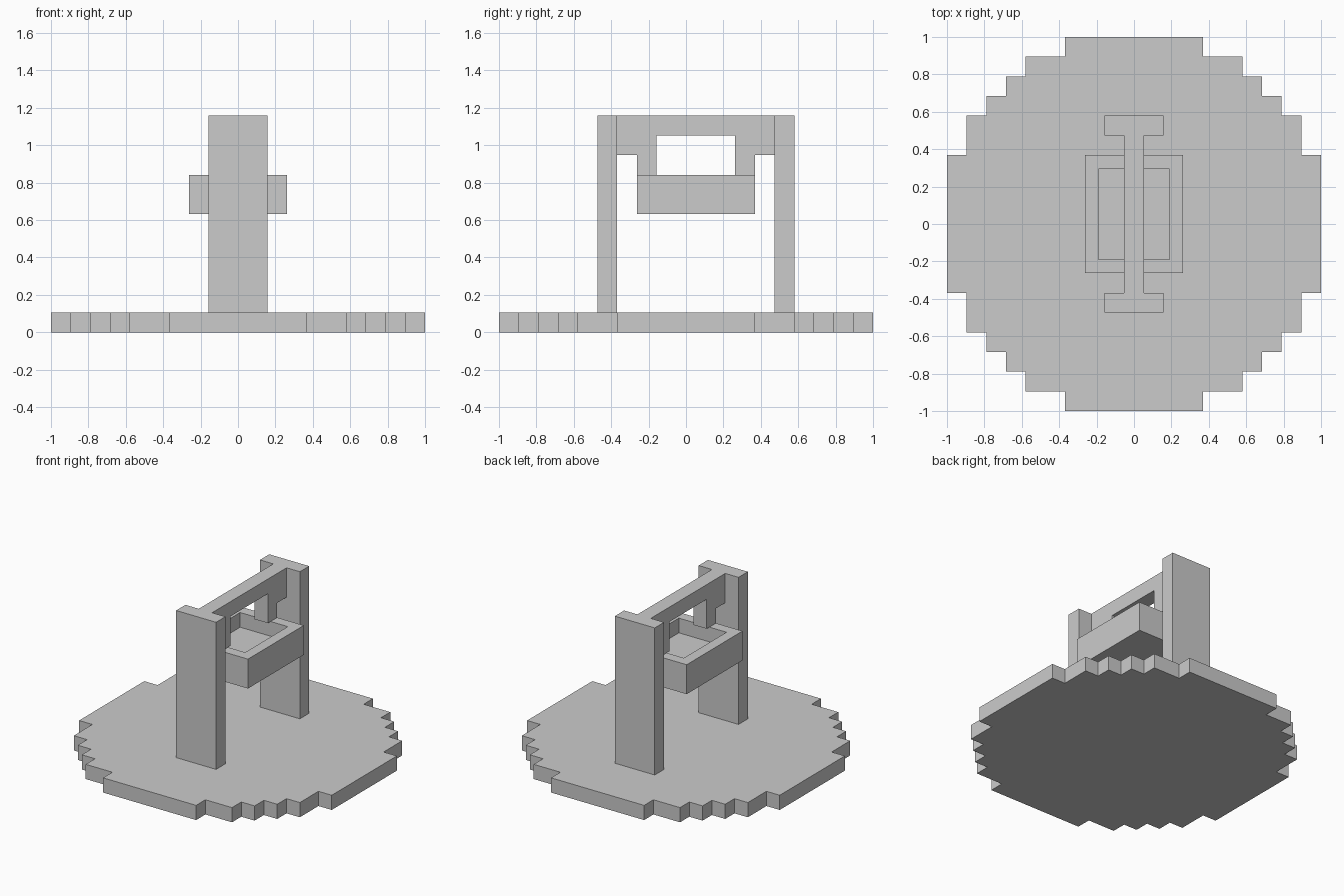
import bpy, bmesh
from mathutils import Vector

if "Cube" in bpy.data.objects:
    bpy.data.objects.remove(bpy.data.objects["Cube"])

U = 2 / 19  # one block of the grid


def finish(name, bm):
    bmesh.ops.recalc_face_normals(bm, faces=bm.faces)
    bmesh.ops.scale(bm, vec=(U, U, U), verts=bm.verts)
    mesh = bpy.data.meshes.new(name)
    bm.to_mesh(mesh)
    bm.free()
    obj = bpy.data.objects.new(name, mesh)
    bpy.context.collection.objects.link(obj)
    return obj


def extruded(name, points, direction):
    bm = bmesh.new()
    face = bm.faces.new([bm.verts.new(p) for p in points])
    ext = bmesh.ops.extrude_face_region(bm, geom=[face], use_keep_orig=True)
    verts = [v for v in ext["geom"] if isinstance(v, bmesh.types.BMVert)]
    bmesh.ops.translate(bm, vec=direction, verts=verts)
    return finish(name, bm)


def rectangle(x, y0, y1, z):
    return [(-x, y0, z), (x, y0, z), (x, y1, z), (-x, y1, z)]


# Stepped round base: one quarter of the outline, turned four times
quarter = [(9.5, 3.5), (8.5, 3.5), (8.5, 5.5), (7.5, 5.5), (7.5, 6.5), (6.5, 6.5),
           (6.5, 7.5), (5.5, 7.5), (5.5, 8.5), (3.5, 8.5), (3.5, 9.5)]
outline = []
for turn in range(4):
    outline += [(x, y, 0) for x, y in quarter]
    quarter = [(-y, x) for x, y in quarter]
extruded("base", outline, Vector((0, 0, 1)))

# Two upright posts
for name, y in (("front_post", -4.5), ("back_post", 4.5)):
    extruded(name, rectangle(1.5, y, y + 1, 1), Vector((0, 0, 10)))

# Crossbeam with stepped hangers, symmetric about y = 0.5
half = [(4, 11), (4, 9), (3, 9), (3, 8), (2, 8), (2, 10)]
profile = half + [(-y, z) for y, z in reversed(half)]
extruded("crossbeam", [(-0.5, y + 0.5, z) for y, z in profile], Vector((1, 0, 0)))

# Hanging tray: a block with a recessed top
bm = bmesh.new()
bottom = bm.faces.new([bm.verts.new(p) for p in rectangle(2.5, -2.5, 3.5, 6)])
ext = bmesh.ops.extrude_face_region(bm, geom=[bottom], use_keep_orig=True)
bmesh.ops.translate(bm, vec=(0, 0, 2),
                    verts=[v for v in ext["geom"] if isinstance(v, bmesh.types.BMVert)])
bmesh.ops.recalc_face_normals(bm, faces=bm.faces)
top = max(bm.faces, key=lambda f: f.calc_center_median().z)
bmesh.ops.inset_region(bm, faces=[top], thickness=1)
ext = bmesh.ops.extrude_discrete_faces(bm, faces=[top])
floor = ext["faces"][0]
bmesh.ops.translate(bm, vec=(0, 0, -1), verts=floor.verts)
finish("tray", bm)
